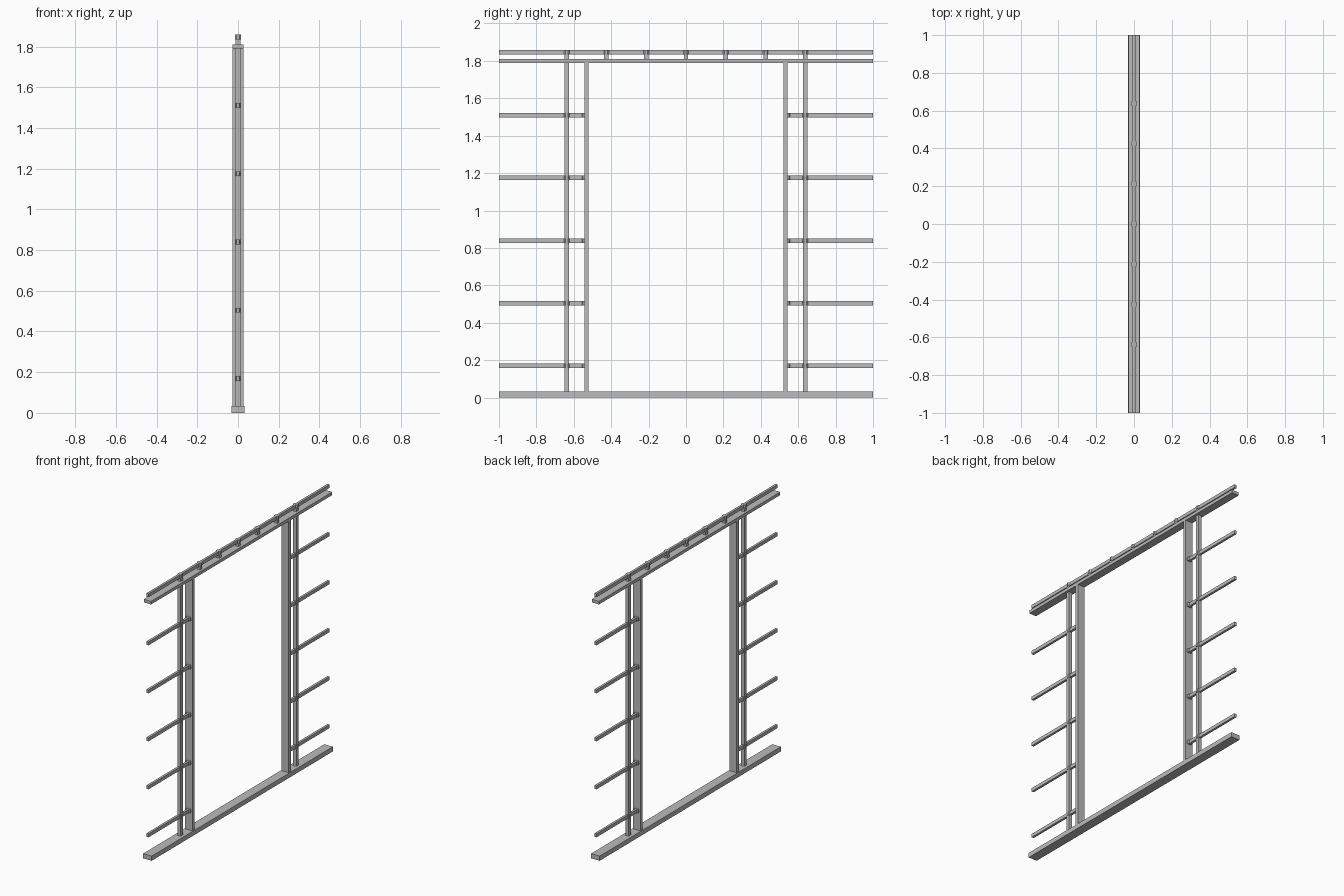
import bpy
import math

cube = bpy.data.objects.get("Cube")
if cube:
    bpy.data.objects.remove(cube, do_unlink=True)

grey = bpy.data.materials.new("metal_grey")
grey.use_nodes = True
colour = (0.5, 0.5, 0.5, 1)
grey.diffuse_color = colour
grey.node_tree.nodes["Principled BSDF"].inputs["Base Color"].default_value = colour


def box(name, x_half, y_range, z_range):
    """Box centred on x = 0, spanning the given y and z ranges."""
    y0, y1 = sorted(y_range)
    z0, z1 = z_range
    bpy.ops.mesh.primitive_cube_add(size=1, location=(0, (y0 + y1) / 2, (z0 + z1) / 2))
    ob = bpy.context.object
    ob.name = name
    ob.scale = (2 * x_half, y1 - y0, z1 - z0)
    bpy.ops.object.transform_apply(location=False, rotation=False, scale=True)
    ob.data.materials.append(grey)


def collar(name, y, z):
    """Eight-sided sleeve where two bars cross."""
    bpy.ops.mesh.primitive_cylinder_add(
        vertices=8, radius=0.017, depth=BAR * 2, location=(0, y, z),
        rotation=(0, 0, math.pi / 8))
    ob = bpy.context.object
    ob.name = name
    ob.data.materials.append(grey)


BAR = 0.012        # half thickness of the thin bars
RUNG_X = 0.008     # half depth of the horizontal bars
ROD_Y = 0.638      # slim upright position
TOP_Z = 1.846      # upper rail centre height
RUNGS = [0.169 + 0.3352 * i for i in range(5)]

# Long horizontal members
box("bottom_beam", 0.033, (-1, 1), (0, 0.033))
box("top_beam", 0.028, (-1, 1), (1.789, 1.811))
box("upper_rail", RUNG_X, (-1, 1), (TOP_Z - BAR, TOP_Z + BAR))

# Opening posts, slim uprights and side rungs on both sides
for side, label in ((-1, "front"), (1, "back")):
    box(label + "_post", 0.028, (side * 0.52, side * 0.543), (0.033, 1.789))
    box(label + "_upright", BAR, (side * (ROD_Y - BAR), side * (ROD_Y + BAR)), (0.033, TOP_Z - BAR))
    collar(label + "_upright_cap", side * ROD_Y, TOP_Z)
    for i, z in enumerate(RUNGS):
        box(f"{label}_rung_{i + 1}", RUNG_X, (side * 0.543, side), (z - BAR, z + BAR))
        collar(f"{label}_rung_collar_{i + 1}", side * ROD_Y, z)
        collar(f"{label}_rung_end_{i + 1}", side * 0.543, z)

# Short spacers between the top beam and the upper rail
for i in range(-2, 3):
    y = i * ROD_Y / 3
    box(f"spacer_{i + 3}", BAR, (y - BAR, y + BAR), (1.811, TOP_Z - BAR))
    collar(f"spacer_cap_{i + 3}", y, TOP_Z)
